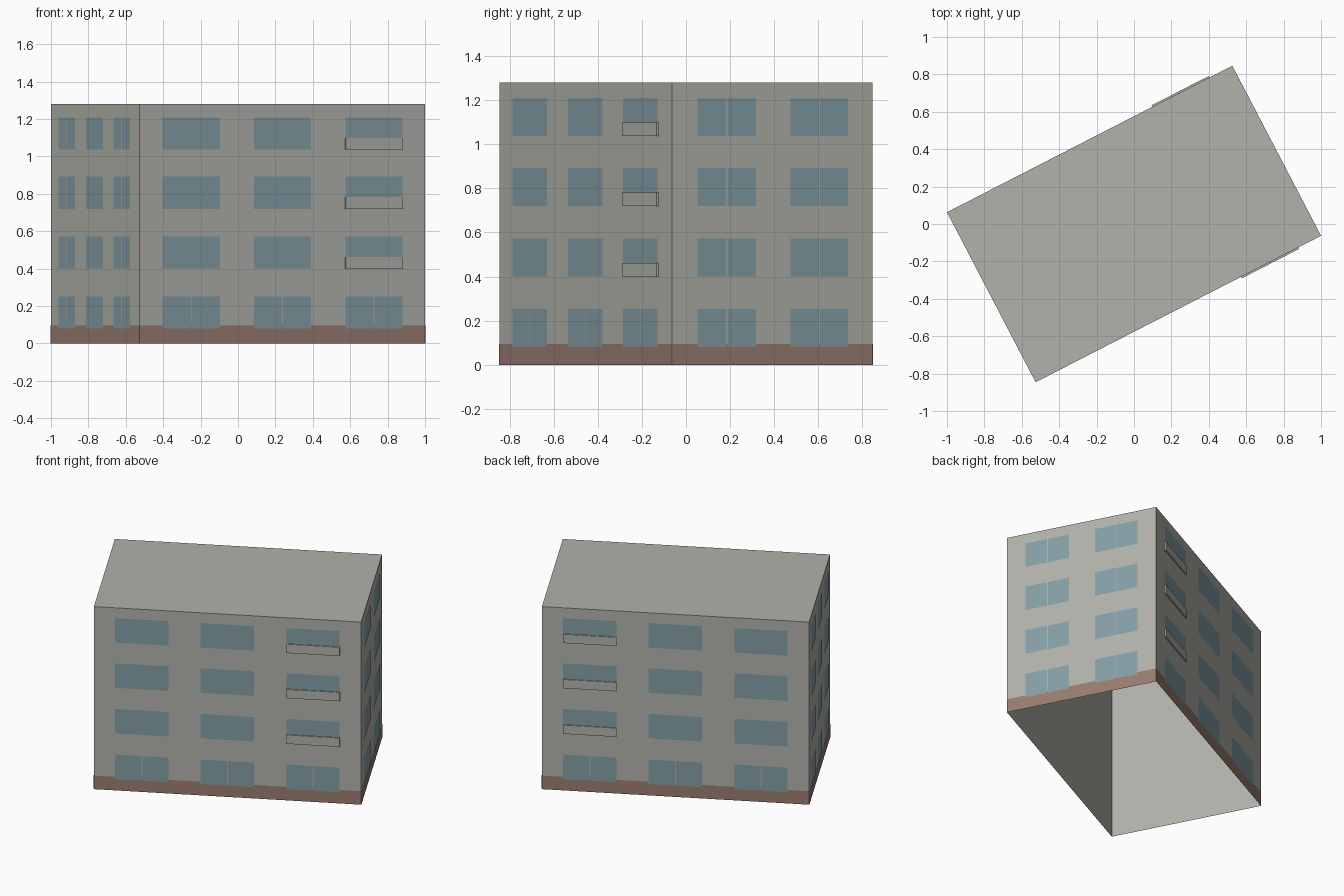
import bpy, bmesh
from mathutils import Vector

cube = bpy.data.objects.get("Cube")
if cube:
    bpy.data.objects.remove(cube, do_unlink=True)


def material(name, rgb):
    # 8-bit screen colour to linear
    lin = [((c / 255 + 0.055) / 1.055) ** 2.4 for c in rgb] + [1]
    m = bpy.data.materials.new(name)
    m.use_nodes = True
    m.diffuse_color = lin
    m.node_tree.nodes["Principled BSDF"].inputs["Base Color"].default_value = lin
    return m


concrete = material("grey_concrete", (177, 178, 170))
plinth_brown = material("plinth_brown", (153, 124, 111))
glass = material("window_blue", (132, 158, 166))

HEIGHT = 1.28
PLINTH = 0.095
SILLS = [0.08, 0.4, 0.72, 1.037]
WINDOW_H = 0.172
PARAPET_H = 0.062
SEAM = 0.006

# Plan corners, anticlockwise from the far left one
A, B = Vector((-1, 0.063, 0)), Vector((-0.526, -0.846, 0))
C, D = -A, -B
UP = Vector((0, 0, 1))


def make_object(name, bm, mat):
    mesh = bpy.data.meshes.new(name)
    bm.to_mesh(mesh)
    bm.free()
    mesh.materials.append(mat)
    obj = bpy.data.objects.new(name, mesh)
    bpy.context.collection.objects.link(obj)
    return obj


def plate(bm, wall, a, b, z0, z1, out):
    """Upright quad on a wall, from distance a to b along it, pushed outward."""
    p, q = wall
    along = (q - p).normalized()
    shift = along.cross(UP) * out
    pts = [p + along * s + UP * z + shift
           for s, z in ((a, z0), (b, z0), (b, z1), (a, z1))]
    return bm.faces.new([bm.verts.new(v) for v in pts])


def slab(bm, wall, a, b, z0, z1, depth):
    """Thin box standing out from a wall."""
    front = plate(bm, wall, a, b, z0, z1, depth)
    back = plate(bm, wall, a, b, z0, z1, 0)
    back.normal_flip()
    f, k = [[v for v in face.verts] for face in (front, back)]
    k = [k[0]] + k[:0:-1] if (k[1].co - f[1].co).length > depth * 2 else k
    for i in range(4):
        j = (i + 1) % 4
        bm.faces.new((f[j], f[i], k[i], k[j]))


# Building shell: four walls and a flat roof, open underneath
shell = bmesh.new()
low = [shell.verts.new(p) for p in (A, B, C, D)]
high = [shell.verts.new(p + UP * HEIGHT) for p in (A, B, C, D)]
for i in range(4):
    j = (i + 1) % 4
    shell.faces.new((low[i], low[j], high[j], high[i]))
shell.faces.new(high)
make_object("walls_and_roof", shell, concrete)

# Columns are wall fractions: start, end, floors with two panes, has parapet
ALL, GROUND = range(4), (0,)
facades = {
    "right_end": ((A, B), [(0.09, 0.275, ALL, False), (0.4, 0.59, (), False),
                           (0.71, 0.895, ALL, False)]),
    "front": ((B, C), [(0.08, 0.28, GROUND, False), (0.4, 0.6, GROUND, False),
                       (0.72, 0.92, GROUND, True)]),
    "left_end": ((C, D), [(0.125, 0.417, ALL, False), (0.59, 0.876, ALL, False)]),
    "back": ((D, A), [(0.08, 0.28, GROUND, True), (0.4, 0.6, GROUND, False),
                      (0.72, 0.92, GROUND, False)]),
}

for side, (wall, columns) in facades.items():
    length = (wall[1] - wall[0]).length

    # Painted plinth band
    band = bmesh.new()
    plate(band, wall, 0, length, 0, PLINTH, 0.0015)
    make_object(side + "_plinth", band, plinth_brown)

    # Windows, single or in two panes, and parapets over the lower part
    panes, parapets = bmesh.new(), bmesh.new()
    for start, end, split, has_parapet in columns:
        a, b = start * length, end * length
        mid = (a + b) / 2
        for floor, sill in enumerate(SILLS):
            top = sill + WINDOW_H
            if floor in split:
                spans = [(a, mid - SEAM / 2), (mid + SEAM / 2, b)]
            else:
                spans = [(a, b)]
            for s, e in spans:
                plate(panes, wall, s, e, sill, top, 0.003)
            if has_parapet and floor:
                slab(parapets, wall, a, b, sill, sill + PARAPET_H, 0.009)
    make_object(side + "_windows", panes, glass)
    if parapets.faces:
        make_object(side + "_balcony_parapets", parapets, concrete)
    else:
        parapets.free()
